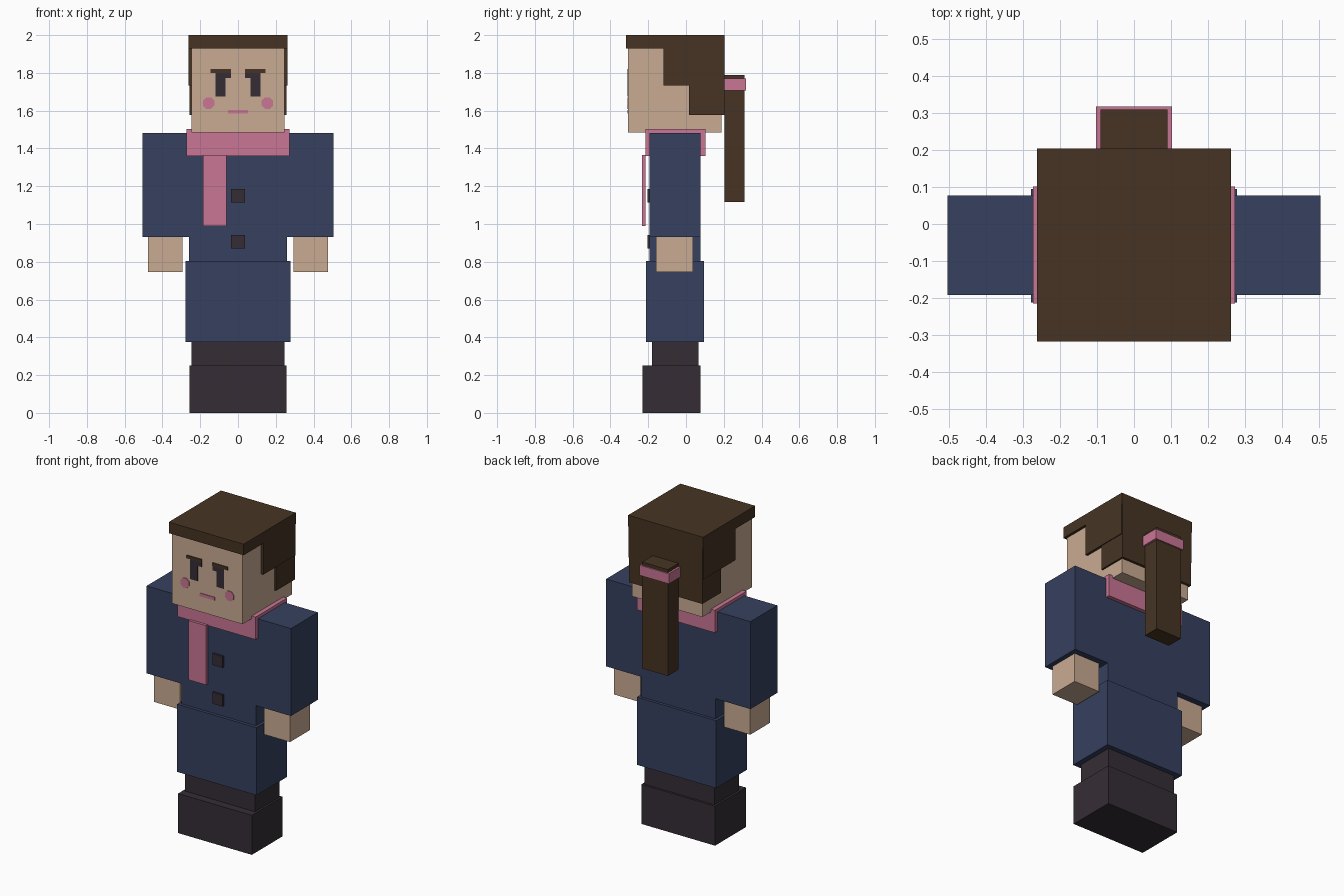
import bpy, bmesh, math

if "Cube" in bpy.data.objects:
    bpy.data.objects.remove(bpy.data.objects["Cube"])


def lin(c):
    c /= 255
    return c / 12.92 if c <= 0.04045 else ((c + 0.055) / 1.055) ** 2.4


def material(name, r, g, b):
    m = bpy.data.materials.new(name)
    m.diffuse_color = (lin(r), lin(g), lin(b), 1)
    m.use_nodes = True
    m.node_tree.nodes["Principled BSDF"].inputs["Base Color"].default_value = m.diffuse_color
    return m


navy = material("navy cloth", 54, 65, 95)
skin = material("skin", 201, 171, 146)
pink = material("pink", 201, 118, 148)
brown = material("brown hair", 70, 52, 35)
dark = material("dark leather", 53, 45, 53)


def finish(name, bm, mat):
    me = bpy.data.meshes.new(name)
    bm.to_mesh(me)
    bm.free()
    me.materials.append(mat)
    ob = bpy.data.objects.new(name, me)
    bpy.context.collection.objects.link(ob)
    return ob


def box(name, mat, x, y, z):
    """Box from (min, max) ranges on each axis."""
    bm = bmesh.new()
    bmesh.ops.create_cube(bm, size=1)
    for v in bm.verts:
        for i, (lo, hi) in enumerate((x, y, z)):
            v.co[i] = hi if v.co[i] > 0 else lo
    return finish(name, bm, mat)


def pair(name, mat, x, y, z):
    """Box on the right and its mirror on the left."""
    box(name + "_right", mat, x, y, z)
    box(name + "_left", mat, (-x[1], -x[0]), y, z)


# Boots, legs and skirt
pair("boot", dark, (0, 0.258), (-0.23, 0.078), (0, 0.25))
pair("leg", dark, (0, 0.245), (-0.18, 0.065), (0.25, 0.38))
box("skirt", navy, (-0.278, 0.278), (-0.212, 0.095), (0.375, 0.803))

# Coat, sleeves and hands
box("torso", navy, (-0.26, 0.26), (-0.192, 0.077), (0.8, 1.483))
pair("sleeve", navy, (0.26, 0.505), (-0.192, 0.077), (0.93, 1.483))
pair("hand", skin, (0.293, 0.476), (-0.16, 0.038), (0.745, 0.935))
for i, z in enumerate((0.905, 1.15)):
    box(f"button_{i}", dark, (-0.036, 0.036), (-0.205, -0.19),
        (z - 0.036, z + 0.036))

# Scarf
box("scarf_collar", pink, (-0.273, 0.273), (-0.215, 0.102), (1.36, 1.502))
box("scarf_tail", pink, (-0.184, -0.061), (-0.232, -0.214), (0.99, 1.365))

# Head and hair
box("head", skin, (-0.246, 0.246), (-0.306, 0.188), (1.485, 1.95))
box("hair_cap", brown, (-0.262, 0.262), (-0.318, 0.204), (1.93, 2.0))
box("hair_back", brown, (-0.257, 0.257), (0.17, 0.204), (1.577, 1.93))
pair("hair_side_upper", brown, (0.24, 0.262), (-0.12, 0.199), (1.732, 1.93))
pair("hair_side_lower", brown, (0.24, 0.257), (0.015, 0.17), (1.577, 1.732))

# Ponytail and its tie
box("ponytail", brown, (-0.09, 0.09), (0.204, 0.31), (1.117, 1.79))
box("hair_tie", pink, (-0.103, 0.103), (0.204, 0.318), (1.706, 1.77))

# Face details as thin plates
FACE = (-0.310, -0.305)
pair("eye", dark, (0.065, 0.118), FACE, (1.675, 1.775))
pair("eyelid", dark, (0.037, 0.118), FACE, (1.772, 1.802))
pair("eyebrow", brown, (0.037, 0.145), (-0.311, -0.305), (1.8, 1.82))
box("mouth", pink, (-0.053, 0.053), FACE, (1.584, 1.604))
for side, sx in (("right", 1), ("left", -1)):
    bm = bmesh.new()
    bmesh.ops.create_cone(bm, cap_ends=True, segments=8, radius1=0.033,
                          radius2=0.033, depth=0.005)
    for v in bm.verts:
        a, b, c = v.co
        s, k = math.sin(math.pi / 8), math.cos(math.pi / 8)
        v.co = (sx * 0.156 + a * k - b * s, -0.3075 - c, 1.64 + a * s + b * k)
    bmesh.ops.recalc_face_normals(bm, faces=bm.faces)
    finish("cheek_" + side, bm, pink)
